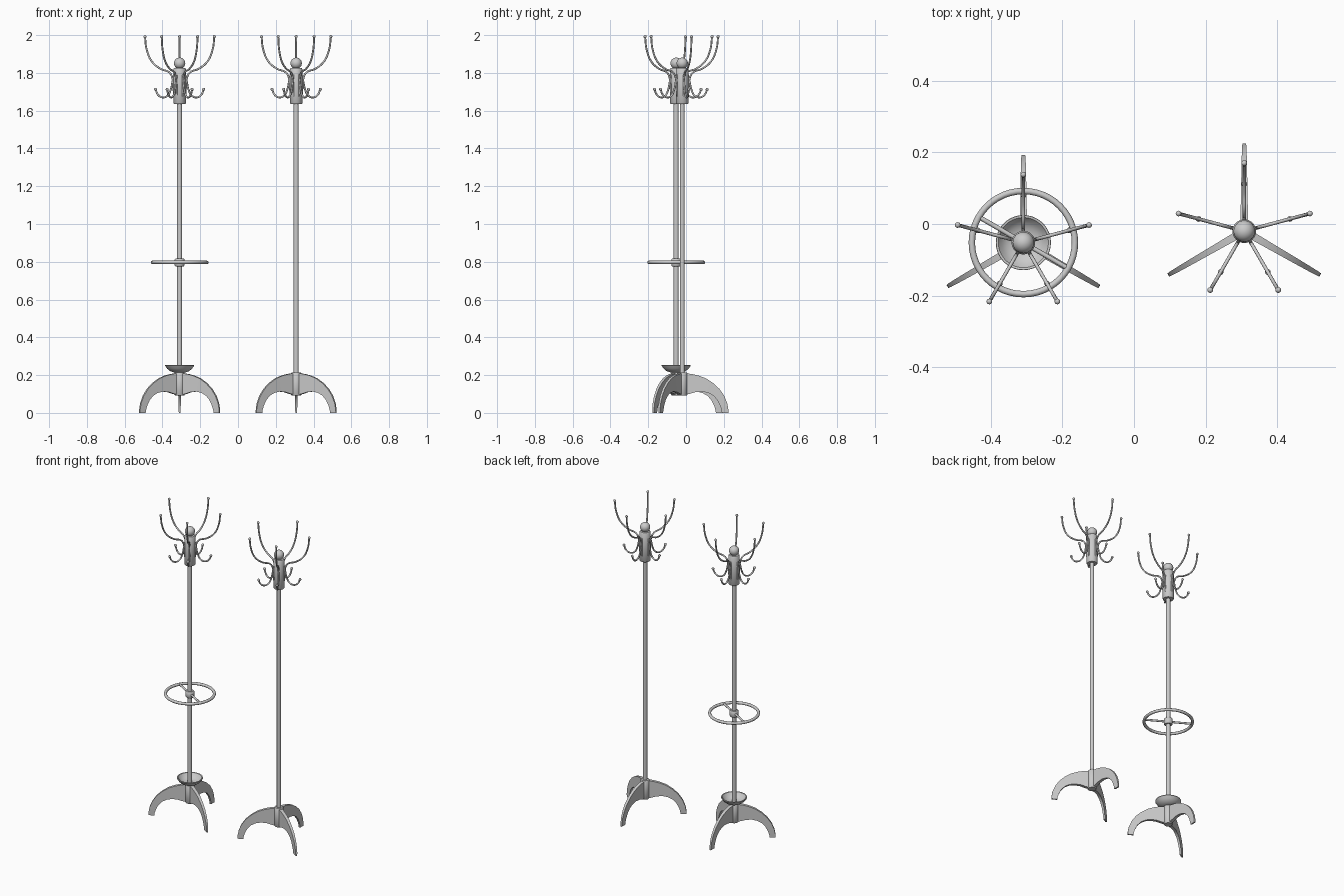
import bpy, bmesh, math
from mathutils import Vector

if "Cube" in bpy.data.objects:
    bpy.data.objects.remove(bpy.data.objects["Cube"])


def finish(ob, loc, rot=0.0, angle=40):
    ob.location = loc
    ob.rotation_euler = (0, 0, rot)
    bpy.ops.object.select_all(action='DESELECT')
    ob.select_set(True)
    bpy.context.view_layer.objects.active = ob
    bpy.ops.object.shade_smooth_by_angle(angle=math.radians(angle))
    return ob


def from_bmesh(name, bm):
    bmesh.ops.recalc_face_normals(bm, faces=bm.faces)
    me = bpy.data.meshes.new(name)
    bm.to_mesh(me)
    bm.free()
    ob = bpy.data.objects.new(name, me)
    bpy.context.collection.objects.link(ob)
    return ob


def lathe(name, profile, loc, seg=32):
    """Revolve (radius, z) points around z."""
    bm = bmesh.new()
    vs = [bm.verts.new((r, 0, z)) for r, z in profile]
    es = [bm.edges.new(p) for p in zip(vs, vs[1:])]
    bmesh.ops.spin(bm, geom=vs + es, axis=(0, 0, 1), cent=(0, 0, 0),
                   angle=math.tau, steps=seg)
    bmesh.ops.remove_doubles(bm, verts=bm.verts, dist=1e-5)
    return finish(from_bmesh(name, bm), loc)


def rod(name, points, radius, loc, rot):
    """Round rod through (r, z) points in a radial plane."""
    cu = bpy.data.curves.new(name, 'CURVE')
    cu.dimensions = '3D'
    cu.bevel_depth = radius
    cu.bevel_resolution = 3
    cu.resolution_u = 6
    cu.use_fill_caps = True
    sp = cu.splines.new('BEZIER')
    sp.bezier_points.add(len(points) - 1)
    for bp, (r, z) in zip(sp.bezier_points, points):
        bp.co = (r, 0, z)
        bp.handle_left_type = bp.handle_right_type = 'AUTO'
    ob = bpy.data.objects.new(name, cu)
    bpy.context.collection.objects.link(ob)
    bpy.ops.object.select_all(action='DESELECT')
    ob.select_set(True)
    bpy.context.view_layer.objects.active = ob
    bpy.ops.object.convert(target='MESH')
    return finish(bpy.context.object, loc, rot)


def ball(name, radius, loc, seg=12):
    bm = bmesh.new()
    bmesh.ops.create_uvsphere(bm, u_segments=seg, v_segments=seg // 2 + 2, radius=radius)
    return finish(from_bmesh(name, bm), loc)


OUTER = [(0.015, 0.210), (0.05, 0.206), (0.085, 0.198), (0.125, 0.183), (0.165, 0.157),
         (0.197, 0.127), (0.222, 0.091), (0.238, 0.052), (0.244, 0.02), (0.245, 0)]
INNER = [(0.015, 0.096), (0.04, 0.101), (0.07, 0.110), (0.105, 0.113), (0.138, 0.106),
         (0.165, 0.091), (0.186, 0.068), (0.201, 0.038), (0.208, 0.015), (0.21, 0)]


def leg(name, loc, rot):
    """Curved flat blade, thinner towards the foot."""
    bm = bmesh.new()
    n = len(OUTER)
    rings = []
    for i, (o, q) in enumerate(zip(OUTER, INNER)):
        t = 0.011 - 0.0065 * i / (n - 1)
        rings.append([bm.verts.new(c) for c in ((o[0], -t, o[1]), (o[0], t, o[1]),
                                                (q[0], t, q[1]), (q[0], -t, q[1]))])
    for a, b in zip(rings, rings[1:]):
        for k in range(4):
            bm.faces.new((a[k], a[(k + 1) % 4], b[(k + 1) % 4], b[k]))
    bm.faces.new(rings[0])
    bm.faces.new(rings[-1])
    return finish(from_bmesh(name, bm), loc, rot)


ARM = [(0.030, 1.675), (0.034, 1.72), (0.038, 1.765), (0.055, 1.801), (0.105, 1.822),
       (0.152, 1.860), (0.181, 1.925), (0.190, 1.993)]
HOOK = [(0.030, 1.79), (0.039, 1.755), (0.05, 1.708), (0.067, 1.679), (0.093, 1.670),
        (0.119, 1.685), (0.132, 1.713)]


def stand(side, x, y):
    loc = (x, y, 0)

    def nm(s):
        return f"{side}_{s}"

    # pole, base hub and head sleeve
    lathe(nm("pole"), [(0, 0.12), (0.013, 0.12), (0.013, 1.66), (0, 1.66)], loc, 24)
    lathe(nm("base_hub"), [(0, 0.092), (0.024, 0.092), (0.027, 0.096), (0.027, 0.211),
                           (0.024, 0.215), (0, 0.215)], loc)
    lathe(nm("head_sleeve"), [(0, 1.636), (0.030, 1.636), (0.033, 1.64), (0.033, 1.82),
                              (0.029, 1.826), (0.012, 1.828), (0.012, 1.84), (0, 1.84)], loc)
    ball(nm("finial"), 0.03, (x, y, 1.851), 24)
    # three legs
    for i, a in enumerate((90, 210, 330)):
        leg(nm(f"leg_{i}"), loc, math.radians(a))
    # five tall arms, each with a short hook below
    for i, a in enumerate((15, 90, 165, 240, 300)):
        r = math.radians(a)
        d = Vector((math.cos(r), math.sin(r), 0))
        for part, path in (("arm", ARM), ("hook", HOOK)):
            rod(nm(f"{part}_{i}"), path, 0.005, loc, r)
            er, ez = path[-1]
            ball(nm(f"{part}_knob_{i}"), 0.008,
                 Vector(loc) + d * er + Vector((0, 0, min(ez, 1.992))))


LEFT = (-0.309, -0.052)
stand("left", *LEFT)
stand("right", 0.308, -0.02)

# umbrella ring with a straight crossbar and collar
lx, ly = LEFT
base = (lx, ly, 0)
lathe("ring_collar", [(0, 0.776), (0.022, 0.776), (0.026, 0.781), (0.026, 0.812),
                      (0.022, 0.817), (0, 0.817)], base)
ring = [(0.144 + 0.009 * math.cos(k * math.tau / 12), 0.797 + 0.009 * math.sin(k * math.tau / 12))
        for k in range(13)]
lathe("umbrella_ring", ring, base, 48)
rod("ring_crossbar", [(-0.144, 0.797), (0.144, 0.797)], 0.0065, base, math.radians(150))

# drip dish
lathe("drip_dish", [(0, 0.212), (0.03, 0.214), (0.05, 0.221), (0.066, 0.234), (0.077, 0.250),
                    (0.076, 0.254), (0.070, 0.253), (0.06, 0.239), (0.046, 0.228),
                    (0.028, 0.222), (0, 0.221)], base, 40)
